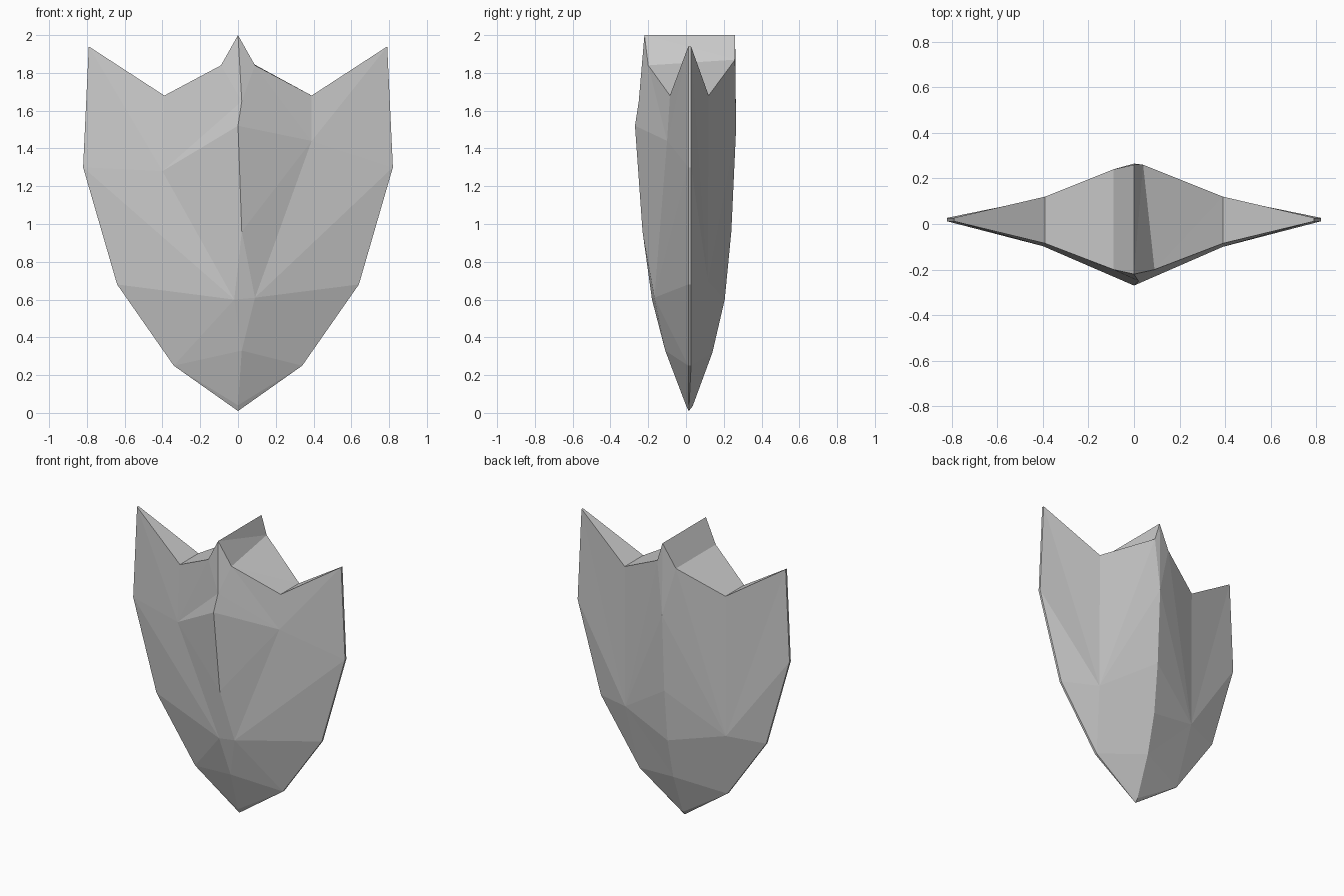
import bpy, bmesh

cube = bpy.data.objects.get("Cube")
if cube:
    bpy.data.objects.remove(cube, do_unlink=True)

# One plain grey for the whole shield
grey = bpy.data.materials.new("plain_grey")
grey.use_nodes = True
colour = (0.6, 0.6, 0.6, 1)
grey.diffuse_color = colour
grey.node_tree.nodes["Principled BSDF"].inputs["Base Color"].default_value = colour

bm = bmesh.new()


def point(x, y, z):
    return bm.verts.new((x, y, z))


def face(*corners):
    bm.faces.new(corners)


def fan(hub, ring):
    """Triangles from a hub to each pair of neighbours along the ring."""
    for a, b in zip(ring, ring[1:]):
        face(hub, a, b)


# Shared centre ridges, from the crest down to the bottom tip
front_crest, front_brow, front_peak, front_mid, front_low, front_end = [
    point(*p) for p in ((0, -.22, 2), (.02, -.25, 1.65), (0, -.27, 1.52),
                        (.02, -.23, .96), (.02, -.11, .33), (0, 0, .04))]
back_crest, back_peak, back_mid, back_waist, back_low, back_end = [
    point(*p) for p in ((0, .26, 2), (0, .265, 1.5), (0, .24, .96),
                        (0, .205, .6), (0, .14, .32), (0, .035, .035))]
tip = point(0, .015, .01)

# Hubs that differ slightly between the two halves
hub_right = point(-.02, -.18, .6)
hub_left = point(.09, -.167, .61)
halves = {
    -1: (hub_right, point(-.4, -.097, 1.28), point(-.09, .24, 1.84)),
    1: (hub_left, point(.39, -.1, 1.44), point(.04, .26, 1.87)),
}
outline = ((.79, 1.94), (.82, 1.3), (.64, .68), (.34, .25))

for side, (front_hub, chest, back_step) in halves.items():
    front_step = point(side * .09, -.2, 1.84)
    front_notch = point(side * .39, -.085, 1.68)
    back_notch = point(side * .39, .12, 1.68)
    back_hub = point(side * .39, .115, .7)
    front_rim = [point(side * x, .012, z) for x, z in outline]
    back_rim = [point(side * x, .027, z) for x, z in outline]

    # Front panel
    fan(chest, [front_hub, front_mid, front_peak, front_brow, front_step,
                front_notch, *front_rim[:2], front_hub])
    fan(front_hub, [*front_rim[1:], front_low])
    face(front_crest, front_brow, front_step)
    face(front_low, front_rim[-1], front_end)

    # Back panel
    fan(back_hub, [back_low, back_waist, back_mid, back_peak, back_step,
                   back_notch, *back_rim, back_low])
    face(back_crest, back_peak, back_step)
    face(back_low, back_rim[-1], back_end)

    # Top faces and thin outer rim
    front_edge = [front_crest, front_step, front_notch, *front_rim]
    back_edge = [back_crest, back_step, back_notch, *back_rim]
    for i in range(len(front_edge) - 1):
        a, b, c, d = front_edge[i], front_edge[i + 1], back_edge[i + 1], back_edge[i]
        face(a, b, c)
        face(a, c, d)
    fan(tip, [front_end, front_rim[-1], back_rim[-1], back_end])

# Flat patch between the two front hubs
face(front_mid, hub_right, hub_left)
face(front_low, hub_left, hub_right)

bmesh.ops.recalc_face_normals(bm, faces=bm.faces)
mesh = bpy.data.meshes.new("faceted_shield")
bm.to_mesh(mesh)
bm.free()
mesh.materials.append(grey)
shield = bpy.data.objects.new("faceted_shield", mesh)
bpy.context.collection.objects.link(shield)
